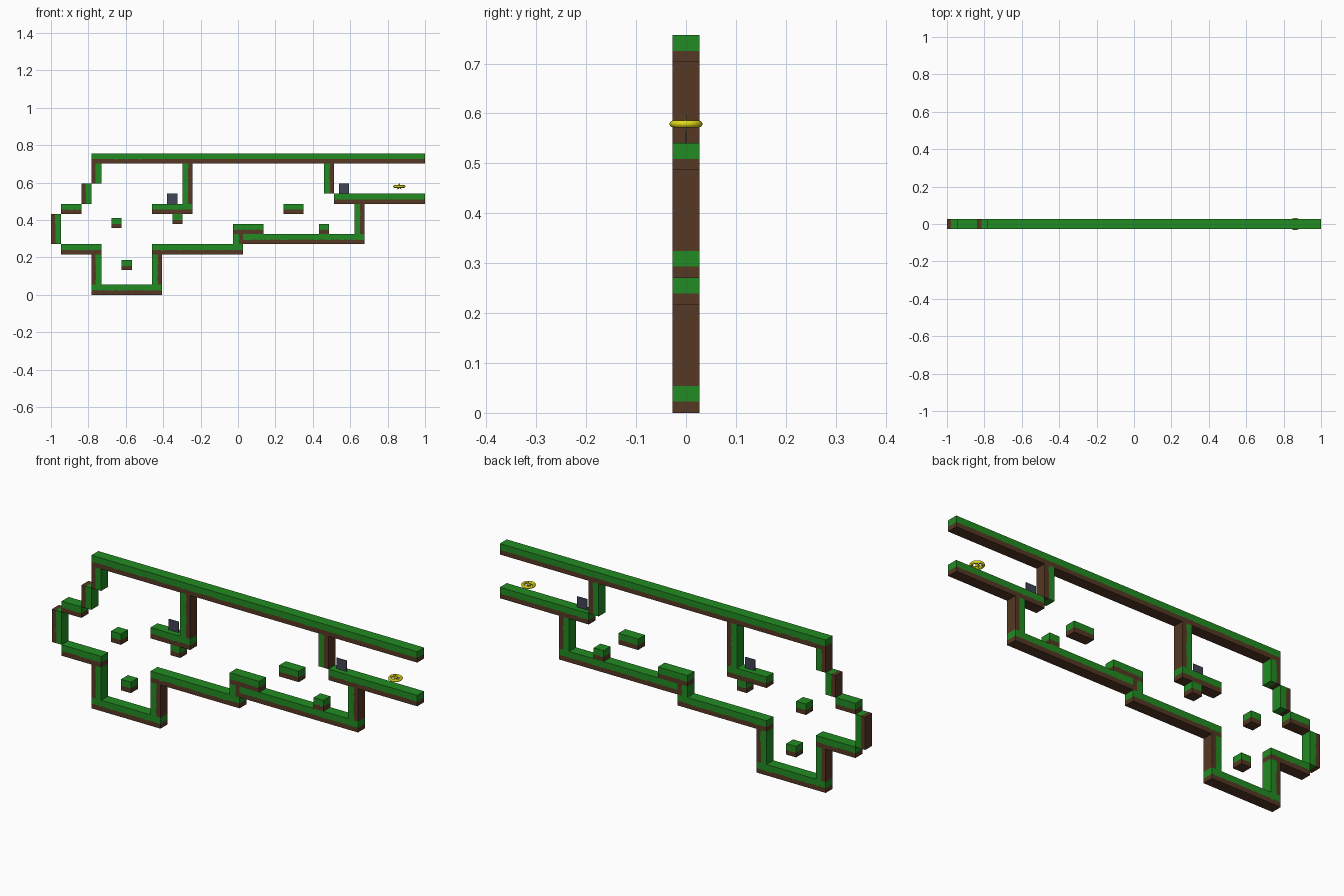
import bpy, bmesh, math, random

if "Cube" in bpy.data.objects:
    bpy.data.objects.remove(bpy.data.objects["Cube"])

U = 2 / 37          # one block; the level is 37 blocks wide, 14 tall
D = U / 2           # half depth
random.seed(4)


def mat(name, rgb):
    m = bpy.data.materials.new(name)
    m.diffuse_color = (*rgb, 1)
    m.use_nodes = True
    m.node_tree.nodes["Principled BSDF"].inputs["Base Color"].default_value = m.diffuse_color
    return m


GRASS = mat("grass green", (0.016, 0.258, 0.016))
DIRT = mat("dirt brown", (0.093, 0.040, 0.018))
SLATE = mat("slate grey", (0.052, 0.060, 0.090))
GOLD = mat("yellow gold", (0.74, 0.70, 0.008))


def finish(bm, name, mats):
    bmesh.ops.recalc_face_normals(bm, faces=bm.faces)
    me = bpy.data.meshes.new(name)
    bm.to_mesh(me)
    bm.free()
    for m in mats:
        me.materials.append(m)
    ob = bpy.data.objects.new(name, me)
    bpy.context.collection.objects.link(ob)
    return ob


def bar(name, col, row, length, facing="up"):
    """Row of blocks whose grass side faces up, left or right."""
    def place(t, h, y):
        if facing == "up":
            x, z = col + t, row + h
        elif facing == "right":
            x, z = col + h, row + t
        else:
            x, z = col + 1 - h, row + t
        return (x * U - 1, y, z * U)

    # stepped grass fringe along the bar
    steps = 6 * length
    fringe = []
    for i in range(steps):
        h = 0.42 if i in (0, steps - 1) else random.choice((0.36, 0.42, 0.45))
        for t in (i / 6, (i + 1) / 6):
            if not fringe or fringe[-1] != (t, h):
                fringe.append((t, h))
    bm = bmesh.new()
    rings = []
    for y in (-D, D):
        bot = [bm.verts.new(place(t, 0, y)) for t in (0, length)]
        mid = [bm.verts.new(place(t, h, y)) for t, h in fringe]
        top = [bm.verts.new(place(t, 1, y)) for t in (0, length)]
        bm.faces.new([bot[1], bot[0]] + mid).material_index = 1
        bm.faces.new([top[1], top[0]] + mid).material_index = 0
        rings.append((bot, mid, top))
    (b0, m0, t0), (b1, m1, t1) = rings
    bm.faces.new((t0[0], t0[1], t1[1], t1[0])).material_index = 0
    bm.faces.new((b0[0], b0[1], b1[1], b1[0])).material_index = 1
    for e in (0, -1):
        bm.faces.new((b0[e], m0[e], m1[e], b1[e])).material_index = 1
        bm.faces.new((m0[e], t0[e], t1[e], m1[e])).material_index = 0
    bmesh.ops.triangulate(bm, faces=[f for f in bm.faces if len(f.verts) > 4])
    return finish(bm, name, (GRASS, DIRT))


# floors, ceilings and platforms: (name, column, row, length)
for p in [("ceiling", 4, 13, 33), ("left_ledge", 1, 8, 2),
          ("left_floor", 1, 4, 4), ("pit_floor", 4, 0, 7),
          ("middle_floor", 10, 4, 9), ("step_floor", 18, 6, 3),
          ("right_floor", 19, 5, 12), ("exit_floor", 28, 9, 9),
          ("door_platform", 10, 8, 4), ("hanging_block", 12, 7, 1),
          ("floating_block_upper", 6, 6.6, 1), ("floating_block_pit", 7, 2.45, 1),
          ("floating_platform", 23, 8, 2), ("floor_block", 26.5, 6, 1)]:
    bar(*p)

# walls: grass faces into the cave
for p in [("upper_left_wall", 4, 11, 2, "right"), ("left_wall_step", 3, 9, 2, "right"),
          ("far_left_wall", 0, 5, 3, "right"), ("pit_left_wall", 4, 1, 3, "right"),
          ("pit_right_wall", 10, 1, 3, "left"), ("step_wall", 18, 5, 1, "left"),
          ("right_wall", 30, 6, 3, "left"), ("exit_wall", 27, 10, 3, "left"),
          ("dividing_wall", 13, 9, 4, "left")]:
    bar(*p)


# thin door panels standing on the platforms
def plate(name, col, row):
    bm = bmesh.new()
    bmesh.ops.create_cube(bm, size=1)
    for v in bm.verts:
        v.co = ((col + 0.5 + v.co.x) * U - 1, v.co.y * 0.002, (row + 0.5 + v.co.z) * U)
    finish(bm, name, (SLATE,))


plate("door_lower", 11.5, 9)
plate("door_upper", 28.5, 10)

# floating ring lying flat
RX, RZ = 0.862, 0.579
bpy.ops.mesh.primitive_torus_add(location=(RX, 0, RZ), major_radius=0.026,
                                 minor_radius=0.007, major_segments=32, minor_segments=12)
ring = bpy.context.object
ring.name = "ring"
ring.data.materials.append(GOLD)
bpy.ops.object.shade_smooth_by_angle()

# small upright star in the ring
bm = bmesh.new()
tips = []
for i in range(10):
    a = math.pi / 2 + i * math.pi / 5
    r = 0.009 if i % 2 else 0.020
    tips.append(bm.verts.new((RX + r * math.cos(a), 0, RZ + r * math.sin(a))))
for y in (-0.004, 0.004):
    c = bm.verts.new((RX, y, RZ))
    for i in range(10):
        bm.faces.new((c, tips[i], tips[(i + 1) % 10]))
finish(bm, "ring_star", (GOLD,))
